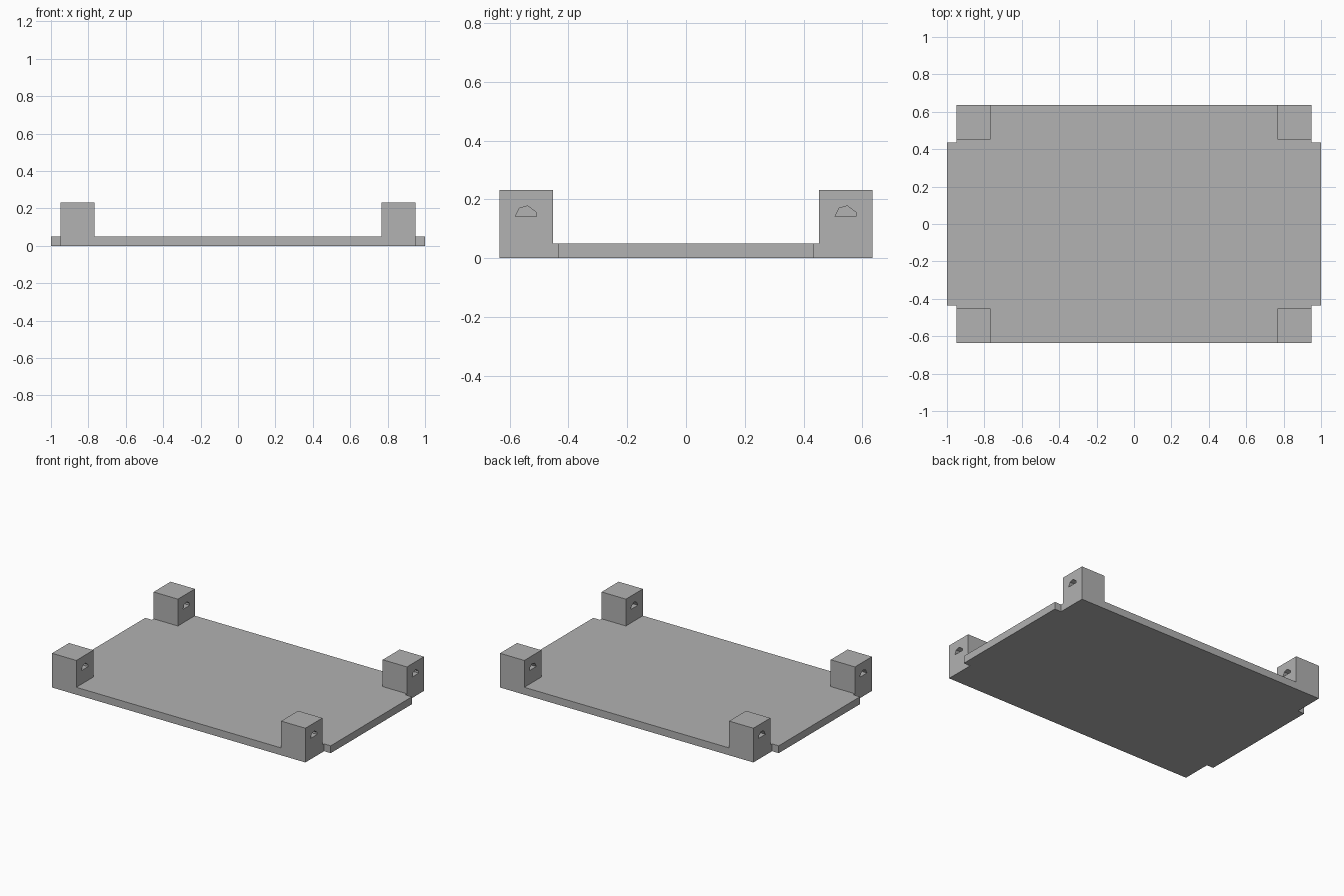
import bpy
import bmesh
import math

cube = bpy.data.objects.get("Cube")
if cube:
    bpy.data.objects.remove(cube, do_unlink=True)

grey = bpy.data.materials.new("plain_grey")
grey.use_nodes = True
colour = (0.445, 0.445, 0.445, 1)
grey.diffuse_color = colour
grey.node_tree.nodes["Principled BSDF"].inputs["Base Color"].default_value = colour

HALF_X, HALF_Y = 0.95, 0.635
PLATE_TOP, POST_TOP, POST = 0.05, 0.232, 0.182
TONGUE_Y = 0.435
POCKET_DEPTH = 0.07


def prism(name, points, offset):
    """Closed solid made by sweeping a flat outline along an offset."""
    bm = bmesh.new()
    face = bm.faces.new([bm.verts.new(p) for p in points])
    swept = bmesh.ops.extrude_face_region(bm, geom=[face])["geom"]
    verts = [g for g in swept if isinstance(g, bmesh.types.BMVert)]
    bmesh.ops.translate(bm, verts=verts, vec=offset)
    bmesh.ops.recalc_face_normals(bm, faces=bm.faces)
    mesh = bpy.data.meshes.new(name)
    bm.to_mesh(mesh)
    bm.free()
    mesh.materials.append(grey)
    obj = bpy.data.objects.new(name, mesh)
    bpy.context.collection.objects.link(obj)
    return obj


def combine(target, tools, operation):
    """Boolean the tools into the target, bake the result and drop the tools."""
    for tool in tools:
        tool.hide_render = True
        mod = target.modifiers.new(tool.name, "BOOLEAN")
        mod.operation = operation
        mod.solver = "EXACT"
        mod.object = tool
    bpy.context.view_layer.update()
    graph = bpy.context.evaluated_depsgraph_get()
    baked = bpy.data.meshes.new_from_object(target.evaluated_get(graph))
    target.modifiers.clear()
    target.data = baked
    for tool in tools:
        bpy.data.objects.remove(tool, do_unlink=True)


# Plate with a shallow tongue on each short side
quarter = [(1, TONGUE_Y), (HALF_X, TONGUE_Y), (HALF_X, HALF_Y)]
outline = quarter + [(-x, y) for x, y in reversed(quarter)]
outline += [(-x, -y) for x, y in quarter] + [(x, -y) for x, y in reversed(quarter)]
tray = prism("base_plate_with_posts", [(x, y, 0) for x, y in outline], (0, 0, PLATE_TOP))

# Corner posts, and half-round pockets in both x faces of each
pocket_shape = [(-0.037, 0), (-0.023, 0.028), (0.005, 0.036), (0.035, 0.014), (0.035, 0)]
posts, pockets = [], []
for sx in (-1, 1):
    for sy in (-1, 1):
        outer_x, inner_x = sx * HALF_X, sx * (HALF_X - POST)
        outer_y, inner_y = sy * HALF_Y, sy * (HALF_Y - POST)
        corners = [(outer_x, outer_y, 0), (inner_x, outer_y, 0),
                   (inner_x, inner_y, 0), (outer_x, inner_y, 0)]
        posts.append(prism("post", corners, (0, 0, POST_TOP)))
        mid_y = (outer_y + inner_y) / 2
        for start, inward in ((outer_x, -sx), (inner_x, sx)):
            x = start - inward * 0.02
            section = [(x, mid_y + y, 0.142 + z) for y, z in pocket_shape]
            pockets.append(prism("pocket", section, (inward * (POCKET_DEPTH + 0.02), 0, 0)))

combine(tray, posts, "UNION")
combine(tray, pockets, "DIFFERENCE")

# Merge leftover coplanar seams
bm = bmesh.new()
bm.from_mesh(tray.data)
bmesh.ops.remove_doubles(bm, verts=bm.verts, dist=0.0001)
bmesh.ops.dissolve_limit(bm, angle_limit=math.radians(1), verts=bm.verts, edges=bm.edges)
bm.to_mesh(tray.data)
bm.free()
